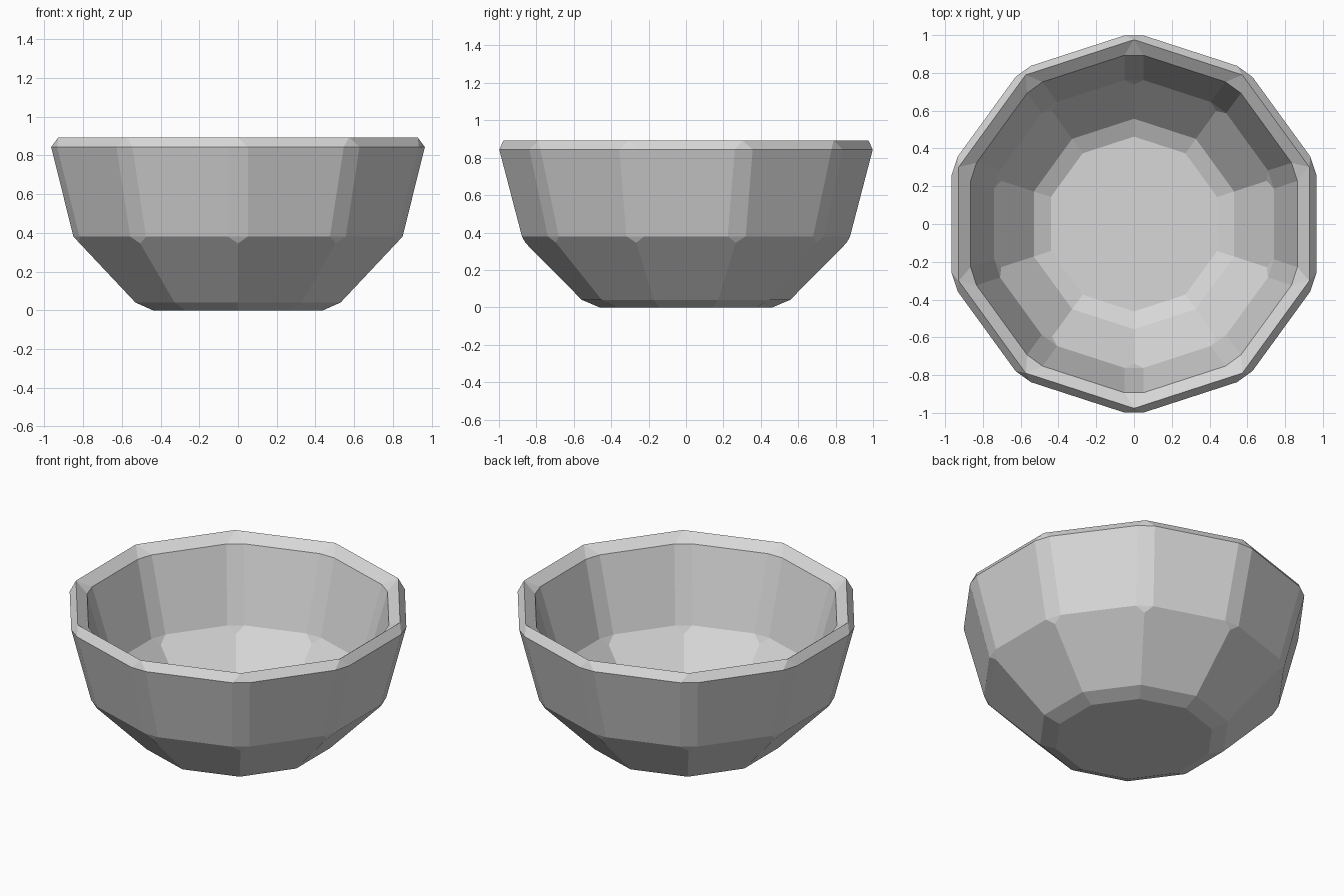
import bpy, bmesh, math
from mathutils import Vector

cube = bpy.data.objects.get("Cube")
if cube:
    bpy.data.objects.remove(cube, do_unlink=True)

SIDES = 10
CUT = 0.053    # distance each wall corner is cut back along its edges

# Profile from base centre, over the rim, to the inside floor:
# (distance to flat side, height, corner is chamfered)
PROFILE = [
    (0.44, 0.00, False),    # base
    (0.53, 0.04, False),    # base bevel
    (0.817, 0.345, False),  # tip of outer corner chamfer
    (0.85, 0.38, True),     # outer shoulder
    (0.965, 0.843, True),   # outer rim
    (0.928, 0.893, False),  # rim crest
    (0.865, 0.843, True),   # inner rim
    (0.74, 0.386, True),    # inner shoulder
    (0.703, 0.341, False),  # tip of inner corner chamfer
    (0.53, 0.13, False),    # floor bevel
    (0.44, 0.088, False),   # floor
]


def make_ring(bm, apothem, z, chamfered):
    """Return one (start, end) vertex pair per corner of a ten-sided ring."""
    radius = apothem / math.cos(math.pi / SIDES)
    pts = []
    for i in range(SIDES):
        a = math.pi / 2 + i * math.tau / SIDES
        pts.append(Vector((radius * math.cos(a), radius * math.sin(a), z)))
    pairs = []
    for i, p in enumerate(pts):
        if chamfered:
            before = p + (pts[i - 1] - p).normalized() * CUT
            after = p + (pts[(i + 1) % SIDES] - p).normalized() * CUT
            pairs.append((bm.verts.new(before), bm.verts.new(after)))
        else:
            v = bm.verts.new(p)
            pairs.append((v, v))
    return pairs


def add_face(bm, verts):
    unique = list(dict.fromkeys(verts))
    if len(unique) > 2:
        bm.faces.new(unique)


bm = bmesh.new()
rings = [make_ring(bm, *row) for row in PROFILE]

# Side panels and corner chamfers
for low, high in zip(rings, rings[1:]):
    for i in range(SIDES):
        j = (i + 1) % SIDES
        add_face(bm, [low[i][1], low[j][0], high[j][0], high[i][1]])
        add_face(bm, [low[i][0], low[i][1], high[i][1], high[i][0]])

# Base and floor
add_face(bm, [pair[0] for pair in reversed(rings[0])])
add_face(bm, [pair[0] for pair in rings[-1]])
bmesh.ops.recalc_face_normals(bm, faces=bm.faces)

mesh = bpy.data.meshes.new("bowl")
bm.to_mesh(mesh)
bm.free()
bowl = bpy.data.objects.new("bowl", mesh)
bpy.context.collection.objects.link(bowl)

# Pale grey material
grey = bpy.data.materials.new("pale_grey")
grey.use_nodes = True
color = (0.68, 0.68, 0.68, 1.0)
grey.diffuse_color = color
grey.node_tree.nodes["Principled BSDF"].inputs["Base Color"].default_value = color
mesh.materials.append(grey)
